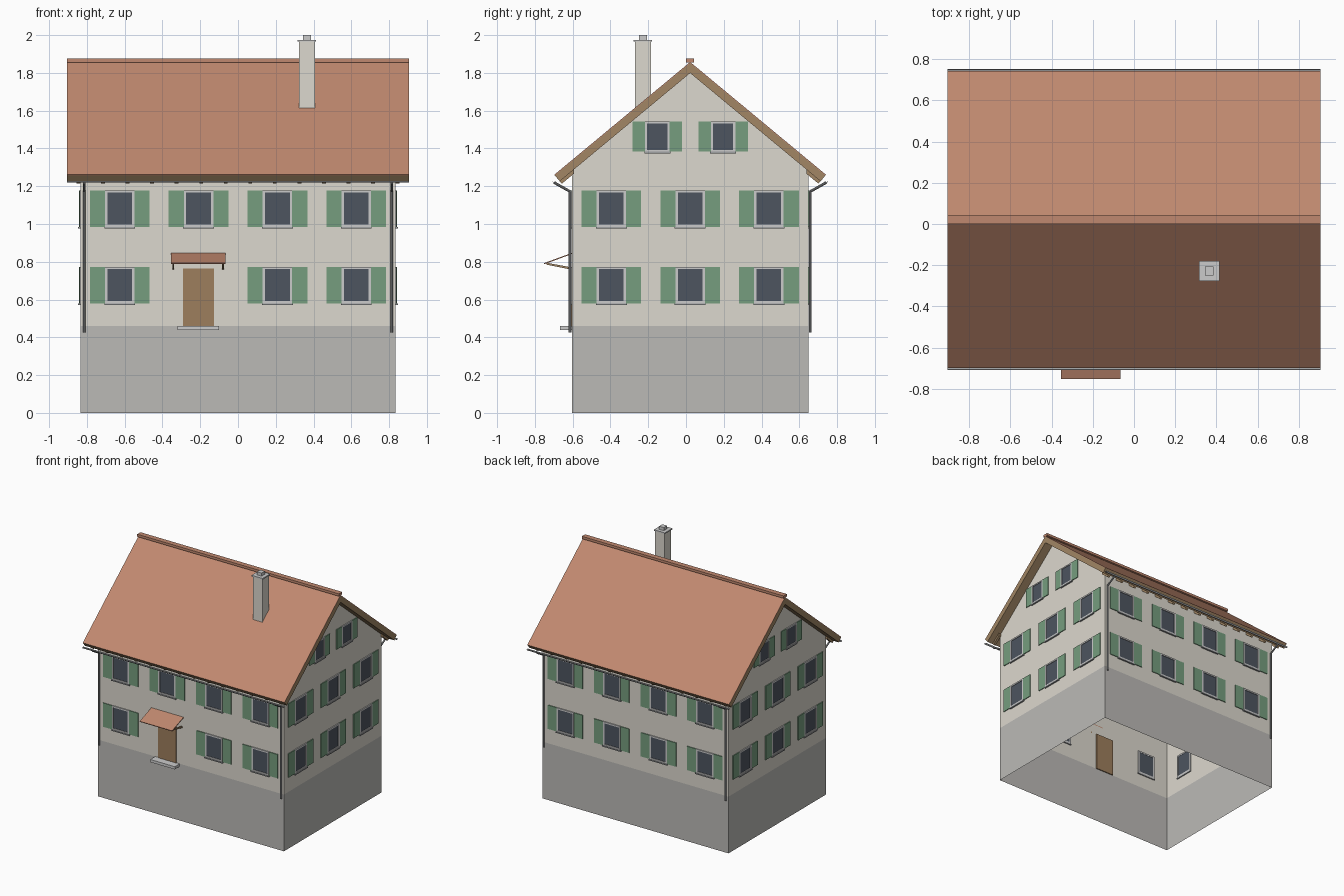
import bpy, bmesh, math
from mathutils import Matrix, Vector

if "Cube" in bpy.data.objects:
    bpy.data.objects.remove(bpy.data.objects["Cube"])

C = 0.022                    # y of the ridge / house centre
HX, HY = 0.835, 0.626        # half size of the walls
RX = 0.905                   # half length of the roof
PLINTH, EAVE, RIDGE = 0.46, 1.257, 1.851


def material(name, rgb):
    m = bpy.data.materials.new(name)
    m.diffuse_color = (*rgb, 1)
    m.use_nodes = True
    m.node_tree.nodes["Principled BSDF"].inputs["Base Color"].default_value = m.diffuse_color
    return m


WALL = material("plaster", (0.72, 0.69, 0.62))
STONE = material("plinth_grey", (0.50, 0.49, 0.47))
TILE = material("terracotta", (0.53, 0.25, 0.16))
WOOD = material("timber", (0.36, 0.24, 0.13))
DOOR = material("door_brown", (0.34, 0.21, 0.11))
GREEN = material("shutter_green", (0.18, 0.34, 0.21))
GLASS = material("dark_glass", (0.075, 0.09, 0.115))
TRIM = material("trim_grey", (0.52, 0.52, 0.52))
METAL = material("metal_grey", (0.35, 0.36, 0.37))


def finish(name, bm, mat):
    bmesh.ops.recalc_face_normals(bm, faces=bm.faces)
    me = bpy.data.meshes.new(name)
    bm.to_mesh(me)
    bm.free()
    me.materials.append(mat)
    ob = bpy.data.objects.new(name, me)
    bpy.context.collection.objects.link(ob)
    return ob


def add_box(bm, lo, hi, mtx=Matrix()):
    lo, hi = Vector(lo), Vector(hi)
    bmesh.ops.create_cube(bm, size=1, matrix=mtx @ Matrix.Translation((lo + hi) / 2)
                          @ Matrix.Diagonal((*(hi - lo), 1)))


def box(name, lo, hi, mat):
    bm = bmesh.new()
    add_box(bm, lo, hi)
    return finish(name, bm, mat)


def add_prism(bm, pts, x0, x1):
    """Extrude a (y from centre, z) profile along x."""
    a = [bm.verts.new((x0, C + y, z)) for y, z in pts]
    b = [bm.verts.new((x1, C + y, z)) for y, z in pts]
    n = len(pts)
    bm.faces.new(a)
    bm.faces.new(b[::-1])
    for i in range(n):
        bm.faces.new((a[i], b[i], b[(i + 1) % n], a[(i + 1) % n]))


def prism(name, pts, x0, x1, mat):
    bm = bmesh.new()
    add_prism(bm, pts, x0, x1)
    return finish(name, bm, mat)


def add_pipe(bm, p, q, r, seg=10):
    p, q = Vector(p), Vector(q)
    d = q - p
    m = Matrix.Translation((p + q) / 2) @ d.to_track_quat('Z', 'Y').to_matrix().to_4x4()
    bmesh.ops.create_cone(bm, cap_ends=True, segments=seg, radius1=r, radius2=r,
                          depth=d.length, matrix=m)


# Open-bottomed wall shell and plinth
def shell(name, pts, mat, openings):
    bm = bmesh.new()
    add_prism(bm, pts, -HX, HX)
    gone = [f for f in bm.faces
            if all(abs(v.co.z - z) < 1e-5 for v in f.verts for z in [min(openings, key=lambda o: abs(o - v.co.z))])
            and abs(f.normal.z if f.normal.length else 0) < 2 and len({round(v.co.z, 4) for v in f.verts}) == 1]
    bmesh.ops.delete(bm, geom=gone, context='FACES')
    return finish(name, bm, mat)


shell("plinth", [(-HY, 0), (HY, 0), (HY, PLINTH), (-HY, PLINTH)], STONE, [0, PLINTH])
shell("walls", [(-HY, PLINTH), (HY, PLINTH), (HY, 1.29), (0, 1.81), (-HY, 1.29)], WALL, [PLINTH])

# Roof: timber layer, tile layer, ridge cap
RUN = 0.716
ang = math.atan2(RIDGE - EAVE, RUN)
sn, cs = math.sin(ang), math.cos(ang)


def chevron(shift, t):
    """Roof section whose top is raised by shift, thickness t."""
    oy, oz, top = RUN + sn * shift, EAVE + cs * shift, RIDGE + shift / cs
    iy, iz = oy - sn * t, oz - cs * t
    return [(-oy, oz), (0, top), (oy, oz), (iy, iz), (0, top - t / cs), (-iy, iz)]


prism("roof_timber", chevron(0, 0.04), -RX, RX, WOOD)
prism("roof_tiles", chevron(0.005, 0.005), -RX, RX, TILE)
box("ridge_cap", (-RX, C - 0.021, 1.855), (RX, C + 0.021, 1.875), TILE)

# Rafter tails under both eaves
bm = bmesh.new()
for s in (-1, 1):
    oy, oz = RUN - sn * 0.04, EAVE - cs * 0.04
    wy, wz = 0.615, oz + (oy - 0.615) * sn / cs
    prof = [(s * oy, oz), (s * wy, wz), (s * wy, wz - 0.022), (s * (oy - 0.012), oz - 0.012)]
    for i in range(14):
        x = -0.845 + 0.13 * i
        add_prism(bm, prof, x - 0.01, x + 0.01)
finish("rafter_tails", bm, WOOD)

# Half-round gutters
for s, side in ((-1, "front"), (1, "back")):
    arc = [math.pi * (1 + k / 6) for k in range(7)]
    prof = [(s * 0.721 + r * math.cos(a), 1.228 + r * math.sin(a))
            for r, seq in ((0.009, arc), (0.007, arc[::-1])) for a in seq]
    prism(side + "_gutter", prof, -RX, RX, METAL)

# Downpipes with offset elbows
bm = bmesh.new()
for s in (-1, 1):
    for x in (-0.815, 0.815):
        path = [(x, C + s * 0.721, 1.22), (x, C + s * 0.636, 1.172), (x, C + s * 0.636, 0.425)]
        for p, q in zip(path, path[1:]):
            add_pipe(bm, p, q, 0.007)
finish("downpipes", bm, METAL)

# Windows: (wall matrix, along wall, bottom z, scale); local -y points outwards
def wall(turn, x, y):
    return Matrix.Translation((x, y, 0)) @ Matrix.Rotation(math.radians(turn), 4, 'Z')


front, back = wall(0, 0, C - HY), wall(180, 0, C + HY)
right, left = wall(90, HX, C), wall(-90, -HX, C)
spots = []
for w in (front, back):
    for u in (-0.626, -0.209, 0.209, 0.626):
        spots.append((w, u, 0.985, 1))
        if not (w is front and u == -0.209):
            spots.append((w, u, 0.58, 1))
for w in (right, left):
    spots += [(w, u, z, 1) for u in (-0.417, 0, 0.417) for z in (0.58, 0.985)]
    spots += [(w, u, 1.383, 0.83) for u in (-0.174, 0.174)]

glass, frames, sills, shutters = (bmesh.new() for _ in range(4))
for w, u, z, k in spots:
    a, g, h, b = 0.078 * k, 0.065 * k, 0.193 * k, 0.012 * k
    add_box(glass, (u - g, -0.003, z + b), (u + g, 0.006, z + h - b), w)
    for s in (-1, 1):
        lo, hi = sorted((s * a, s * g))
        add_box(frames, (u + lo, -0.008, z), (u + hi, 0.008, z + h), w)
        lo, hi = sorted((s * a, s * 0.158 * k))
        add_box(shutters, (u + lo, -0.007, z), (u + hi, -0.001, z + h), w)
    for z0 in (z, z + h - b):
        add_box(frames, (u - g, -0.008, z0), (u + g, 0.008, z0 + b), w)
    add_box(sills, (u - a - 0.004, -0.013, z - 0.009), (u + a + 0.004, 0.008, z), w)
finish("window_glass", glass, GLASS)
finish("window_frames", frames, TRIM)
finish("window_sills", sills, METAL)
finish("shutters", shutters, GREEN)

# Door, step, canopy and its struts
F = C - HY
box("door", (-0.29, F - 0.005, PLINTH), (-0.128, F + 0.008, 0.764), DOOR)
box("door_step", (-0.32, F - 0.063, 0.438), (-0.10, F, PLINTH), TRIM)
prism("canopy", [(-HY, 0.847), (-HY - 0.148, 0.793), (-HY - 0.146, 0.787), (-HY, 0.841)], -0.355, -0.065, TILE)
bm = bmesh.new()
for x in (-0.343, -0.08):
    add_prism(bm, [(-HY, 0.770), (-HY - 0.135, 0.795), (-HY - 0.135, 0.785), (-HY, 0.758)], x - 0.005, x + 0.005)
finish("canopy_struts", bm, WOOD)

# Chimney
cx, cy = 0.365, -0.228
box("chimney_stack", (cx - 0.042, cy - 0.042, 1.56), (cx + 0.042, cy + 0.042, 1.965), WALL)
box("chimney_cap", (cx - 0.049, cy - 0.049, 1.965), (cx + 0.049, cy + 0.049, 1.975), TRIM)
box("chimney_pot", (cx - 0.021, cy - 0.021, 1.975), (cx + 0.021, cy + 0.021, 2.0), TRIM)
